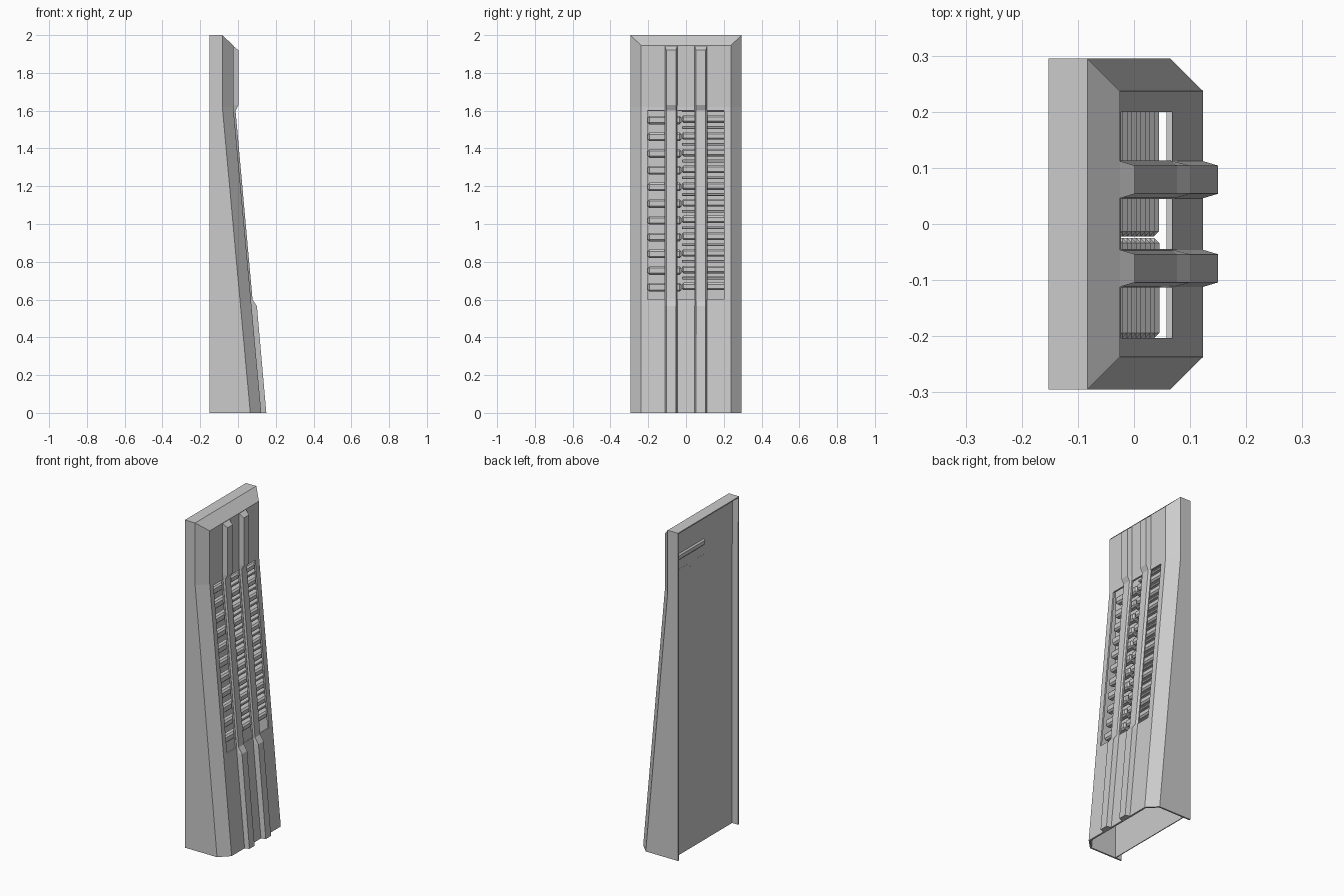
import bpy
import bmesh

if "Cube" in bpy.data.objects:
    bpy.data.objects.remove(bpy.data.objects["Cube"])

# Single grey colour
grey = bpy.data.materials.new("panel_grey")
grey.use_nodes = True
colour = (0.6, 0.6, 0.6, 1)
grey.diffuse_color = colour
grey.node_tree.nodes["Principled BSDF"].inputs["Base Color"].default_value = colour

HALF, INNER, BACK = 0.295, 0.237, -0.152
KNEE, TOP, ROOF = 1.62, 1.945, 2.0
SLOPE = 0.148 / KNEE
PITCH = 0.0885


def front_x(z):
    """Front face: leaning up to the knee, then vertical."""
    return -0.025 + SLOPE * max(0, KNEE - z)


def finish(name, bm):
    mesh = bpy.data.meshes.new(name)
    bm.to_mesh(mesh)
    bm.free()
    mesh.materials.append(grey)
    obj = bpy.data.objects.new(name, mesh)
    bpy.context.collection.objects.link(obj)
    return obj


def box(name, lo, hi):
    bm = bmesh.new()
    bmesh.ops.create_cube(bm, size=1)
    for v in bm.verts:
        v.co = [lo[i] if v.co[i] < 0 else hi[i] for i in range(3)]
    return finish(name, bm)


# Hollow casing, open at the bottom and back, with three tall slots
columns = [-INNER, -0.203, -0.113, -0.045, 0.045, 0.11, 0.2, INNER]
levels = [0, 0.6, 1.6, KNEE, ROOF]
slots = {2, 4, 6}
bm = bmesh.new()
rings = []
for z in levels:
    front_z = min(z, TOP)
    x = front_x(z)
    points = [(BACK, -HALF, z), (x - 0.058, -HALF, z)]
    points += [(x, y, front_z) for y in columns]
    points += [(x - 0.058, HALF, z), (BACK, HALF, z)]
    rings.append([bm.verts.new(p) for p in points])
for level, (low, high) in enumerate(zip(rings, rings[1:])):
    for i in range(len(low) - 1):
        if level == 1 and i - 1 in slots:
            continue
        bm.faces.new((low[i], low[i + 1], high[i + 1], high[i]))
crown = rings[-1]
bm.faces.new((crown[0], crown[1], crown[-2], crown[-1]))
bm.faces.new(crown[1:-1])
bm.normal_update()
for f in bm.faces:
    c = f.calc_center_median()
    outward = c.copy()
    outward.x -= BACK
    outward.z -= min(c.z, 1.5)
    if f.normal.dot(outward) < 0:
        f.normal_flip()
casing = finish("casing", bm)
wall = casing.modifiers.new("wall", "SOLIDIFY")
wall.thickness = 0.01
wall.offset = -1

# Recessed back plate
box("back_plate", (-0.112, -0.288, 0.0), (-0.107, 0.288, 1.992))

# Two front ribs: raised above and below the slots, nearly flush beside them
rib_levels = [(0, 0.15), (0.565, 0.1), (0.6, 0.077), (1.6, -0.013),
              (1.63, 0.002), (1.92, 0.002)]
for name, centre in (("rib_near", -0.079), ("rib_far", 0.079)):
    bm = bmesh.new()
    rings = []
    for i, (z, tip) in enumerate(rib_levels):
        base_z = TOP if i == len(rib_levels) - 1 else z
        base = front_x(z) - 0.003
        section = [(base, -0.034, base_z), (tip, -0.025, z),
                   (tip, 0.025, z), (base, 0.034, base_z)]
        rings.append([bm.verts.new((x, centre + y, h)) for x, y, h in section])
    for low, high in zip(rings, rings[1:]):
        for i in range(4):
            j = (i + 1) % 4
            bm.faces.new((low[i], low[j], high[j], high[i]))
    bm.faces.new(rings[0])
    bm.faces.new(rings[-1])
    bmesh.ops.recalc_face_normals(bm, faces=bm.faces[:])
    finish(name, bm)


# Stacks of bars behind the slots, following the lean of the front
def bar_stack(name, y0, y1, z, height, recess, depth, count, bevel):
    x = front_x(z) - recess
    bar = box(name, (x - depth, y0, z - height / 2), (x, y1, z + height / 2))
    edge = bar.modifiers.new("edge", "BEVEL")
    edge.width = bevel
    edge.segments = 1
    array = bar.modifiers.new("rows", "ARRAY")
    array.count = count
    array.use_relative_offset = False
    array.use_constant_offset = True
    array.constant_offset_displace = (-SLOPE * PITCH, 0, PITCH)


bar_stack("left_bars", -0.203, -0.025, 0.665, 0.045, 0.017, 0.04, 11, 0.009)
bar_stack("right_bars", -0.022, 0.25, 0.67, 0.04, 0.017, 0.06, 14, 0.009)
bar_stack("thin_slats", -0.022, 0.25, 0.714, 0.014, 0.026, 0.03, 13, 0.003)
